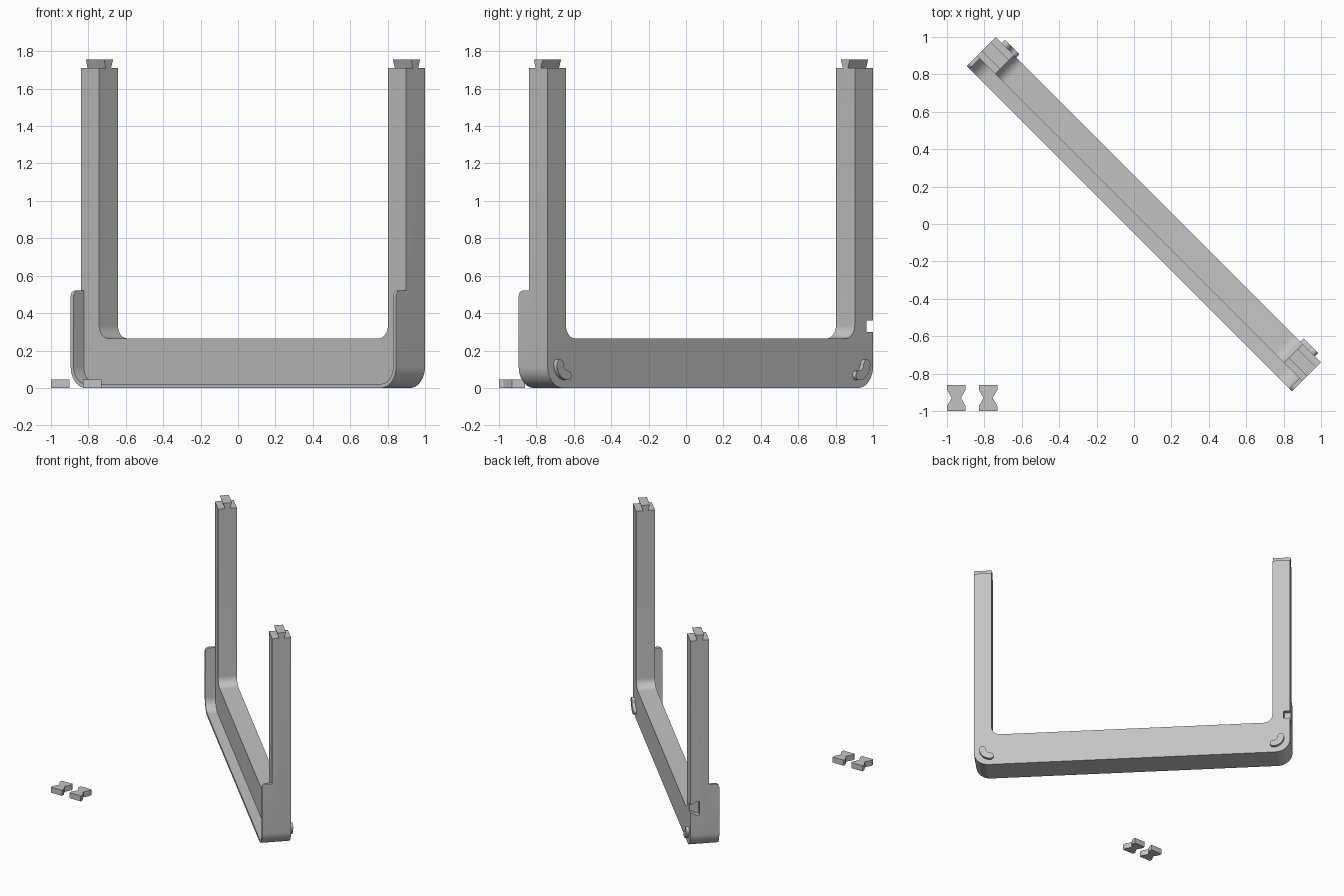
import bpy, bmesh, math
from mathutils import Matrix

cube = bpy.data.objects.get("Cube")
if cube:
    bpy.data.objects.remove(cube, do_unlink=True)

grey = bpy.data.materials.new("plain grey")
grey.use_nodes = True
COLOUR = (0.55, 0.55, 0.55, 1)
grey.diffuse_color = COLOUR
grey.node_tree.nodes["Principled BSDF"].inputs["Base Color"].default_value = COLOUR

TURN = Matrix.Rotation(math.radians(-45), 4, "Z")   # frame stands diagonally
OUT, INN = 1.23, 1.092          # outer and inner half widths
FRONT, FACE, BACK = -0.035, 0.042, 0.184
TOP, LIP_TOP, R = 1.71, 0.52, 0.113


def arc(cx, cz, r, start, end, n=10):
    angles = [math.radians(start + (end - start) * i / n) for i in range(n + 1)]
    return [(cx + r * math.cos(a), cz + r * math.sin(a)) for a in angles]


def mirrored(half):
    """Complete a right-hand outline with its left-hand reflection."""
    return half + [(-x, z) for x, z in reversed(half)]


def prism(name, outline, lo, hi, place, matrix=TURN):
    """Extrude a 2D outline; place(a, b, depth) gives the 3D point."""
    bm = bmesh.new()
    ends = [[bm.verts.new(place(a, b, d)) for a, b in outline] for d in (lo, hi)]
    bm.faces.new(ends[0])
    bm.faces.new(ends[1])
    n = len(outline)
    for i in range(n):
        j = (i + 1) % n
        bm.faces.new((ends[0][i], ends[0][j], ends[1][j], ends[1][i]))
    bmesh.ops.recalc_face_normals(bm, faces=bm.faces)
    mesh = bpy.data.meshes.new(name)
    bm.to_mesh(mesh)
    bm.free()
    mesh.materials.append(grey)
    obj = bpy.data.objects.new(name, mesh)
    obj.matrix_world = matrix
    bpy.context.collection.objects.link(obj)
    return obj


def along_depth(a, b, d):
    return (a, d, b)


def along_width(a, b, d):
    return (d, a, b)


def along_height(a, b, d):
    return (a, b, d)


def combine(target, other, operation):
    bpy.context.view_layer.objects.active = target
    mod = target.modifiers.new(operation, "BOOLEAN")
    mod.operation, mod.solver, mod.object = operation, "EXACT", other
    bpy.ops.object.modifier_apply(modifier=mod.name)
    bpy.data.objects.remove(other, do_unlink=True)


def smooth(obj):
    bpy.ops.object.select_all(action="DESELECT")
    obj.select_set(True)
    bpy.context.view_layer.objects.active = obj
    bpy.ops.object.shade_smooth_by_angle(angle=math.radians(30))


# U-shaped frame: two posts on a base bar with rounded corners
outer = arc(OUT - R, R, R, -90, 0)
inner_r, bar_top = 0.07, 0.265
inner = arc(INN - inner_r, bar_top + inner_r, inner_r, 0, -90)
frame = prism("frame", mirrored(outer + [(OUT, TOP), (INN, TOP)] + inner),
              FACE, BACK, along_depth)

# Thin rim running forward around the base and lower posts
T = 0.022
rim_inner = arc(OUT - R, R, R - T, 0, -90)
rim = prism("rim", mirrored(outer + [(OUT, LIP_TOP), (OUT - T, LIP_TOP)] + rim_inner),
            FRONT, FACE, along_depth)
bm = bmesh.new()
bm.from_mesh(rim.data)
corners = [e for e in bm.edges
           if all(v.co.z > LIP_TOP - 0.001 and v.co.y < FRONT + 0.001 for v in e.verts)]
bmesh.ops.bevel(bm, geom=corners, offset=0.03, segments=6, profile=0.5, affect="EDGES")
bm.to_mesh(rim.data)
bm.free()
combine(frame, rim, "UNION")

# Dovetail pocket in the outer back corner of one post
pocket_z = 0.33
pocket = [(BACK + 0.01, pocket_z - 0.03), (BACK, pocket_z - 0.03),
          (BACK - 0.045, pocket_z - 0.055), (BACK - 0.07, pocket_z - 0.055)]
pocket += [(y, 2 * pocket_z - z) for y, z in reversed(pocket)]
cutter = prism("pocket_cutter", pocket, -OUT - 0.02, -OUT + 0.051, along_width)
cutter.hide_render = True
combine(frame, cutter, "DIFFERENCE")
smooth(frame)

for side, name in ((1, "left"), (-1, "right")):
    # Dovetail tongue on top of each post
    mid = (FACE + BACK) / 2
    tongue = [(mid - 0.019, TOP), (mid + 0.019, TOP),
              (mid + 0.034, TOP + 0.045), (mid - 0.034, TOP + 0.045)]
    prism(name + "_tongue", tongue, side * INN, side * OUT, along_width)

    # Curved peg on the back of each lower corner
    cx, cz, r, w = 1.10, 0.127, 0.06, 0.025
    bean = arc(cx, cz, r + w, -90, 0)
    bean += arc(cx + r, cz, w, 0, 180, 8)[1:]
    bean += arc(cx, cz, r - w, 0, -90)[1:]
    bean += arc(cx, cz - r, w, 90, 270, 8)[1:-1]
    peg = prism(name + "_peg", [(side * x, z) for x, z in bean],
                BACK, BACK + 0.025, along_depth)
    smooth(peg)

# Two loose bow-tie clips lying on the ground
quarter = [(0.025, 0.0), (0.05, 0.045), (0.05, 0.07)]
right_half = [(x, -y) for x, y in reversed(quarter)] + quarter[1:]
bow = right_half + [(-x, y) for x, y in reversed(right_half)]
for i, x in enumerate((-0.95, -0.78)):
    prism(f"clip_{i + 1}", bow, 0, 0.045, along_height,
          Matrix.Translation((x, -0.93, 0)))
